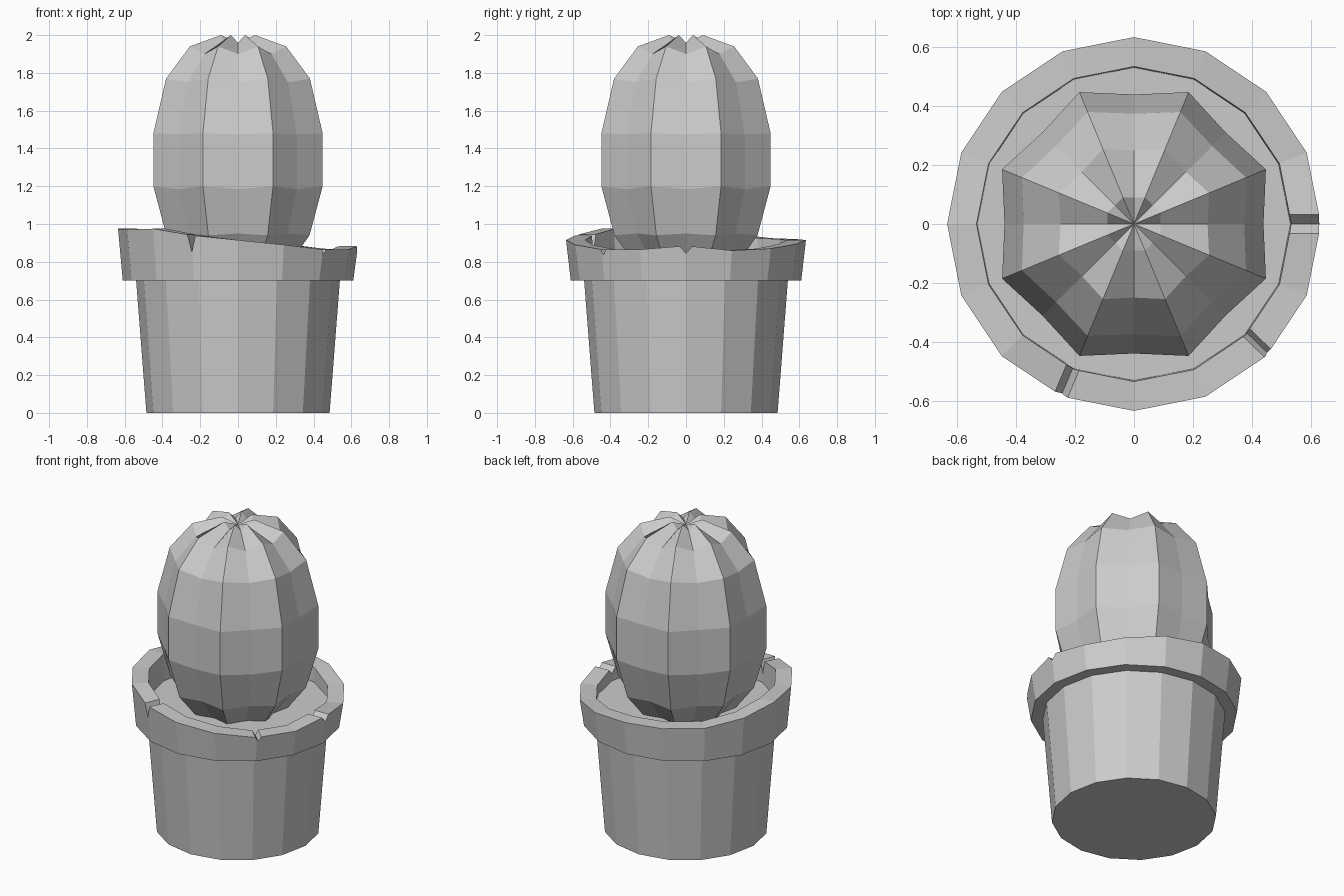
import bpy, bmesh
from math import cos, sin, radians, tau

if "Cube" in bpy.data.objects:
    bpy.data.objects.remove(bpy.data.objects["Cube"])


def make(name, verts, faces):
    me = bpy.data.meshes.new(name)
    bm = bmesh.new()
    vs = [bm.verts.new(v) for v in verts]
    for f in faces:
        bm.faces.new([vs[i] for i in f])
    bmesh.ops.recalc_face_normals(bm, faces=bm.faces)
    bm.to_mesh(me)
    bm.free()
    ob = bpy.data.objects.new(name, me)
    bpy.context.collection.objects.link(ob)
    return ob


def bridge(rings, n, closed=False):
    """Quads joining consecutive rings of n vertices."""
    pairs = [(a, a + 1) for a in range(rings - 1)]
    if closed:
        pairs.append((rings - 1, 0))
    return [(a * n + i, a * n + (i + 1) % n, b * n + (i + 1) % n, b * n + i)
            for a, b in pairs for i in range(n)]


def polar(r, i, z, n=16):
    return (r * cos(tau * i / n), r * sin(tau * i / n), z)


N = 16

# Tapered pot body
verts = [polar(r, i, z) for r, z in ((0.485, 0), (0.54, 0.71)) for i in range(N)]
make("pot_body", verts, bridge(2, N) + [range(N), range(N, 2 * N)])

# Uneven, worn rim
tops = [0.885, 0.86, 0.87, 0.895, 0.915, 0.92, 0.925, 0.95,
        0.975, 0.97, 0.975, 0.94, 0.915, 0.89, 0.865, 0.865]
verts = ([polar(0.61, i, 0.70) for i in range(N)]
         + [polar(0.635, i, tops[i]) for i in range(N)]
         + [polar(0.535, i, tops[i]) for i in range(N)]
         + [polar(0.53, i, 0.70) for i in range(N)])
rim = make("pot_rim", verts, bridge(4, N, True))

# V-shaped chips cut through the rim: angle, half width, bottom, top
for k, (ang, w, low, high) in enumerate(((0, 0.035, 0.845, 0.885),
                                         (-44, 0.02, 0.835, 0.87),
                                         (-113, 0.022, 0.85, 0.935))):
    s = 0.2 / (high - low)
    verts = [(x, y, z) for x in (0.45, 0.75)
             for y, z in ((0, low), (w * s, low + 0.2), (-w * s, low + 0.2))]
    cut = make(f"chip_cutter_{k}", verts, bridge(2, 3) + [(0, 1, 2), (3, 4, 5)])
    cut.rotation_euler.z = radians(ang)
    cut.hide_render = True
    cut.hide_set(True)
    mod = rim.modifiers.new(f"chip_{k}", 'BOOLEAN')
    mod.operation, mod.solver, mod.object = 'DIFFERENCE', 'EXACT', cut

# Soil
verts = [polar(0.532, i, z) for z in (0.71, 0.80) for i in range(N)]
make("soil", verts, bridge(2, N) + [range(N), range(N, 2 * N)])

# Ribbed cactus: ridge radius, ridge z, valley radius, valley z
profile = [(0.27, 0.76, 0.24, 0.78), (0.41, 0.94, 0.37, 0.95),
           (0.485, 1.20, 0.44, 1.185), (0.485, 1.48, 0.44, 1.475),
           (0.412, 1.77, 0.375, 1.75), (0.276, 1.94, 0.25, 1.90),
           (0.098, 2.00, 0.09, 1.96)]
verts = []
for rr, rz, vr, vz in profile:
    verts += [polar(rr, i, rz) if i % 2 else polar(vr, i, vz) for i in range(N)]
top = len(verts)
verts.append((0, 0, 1.96))
last = top - N
faces = bridge(len(profile), N) + [range(N)]
faces += [(last + i, last + (i + 1) % N, top) for i in range(N)]
make("cactus", verts, faces)
